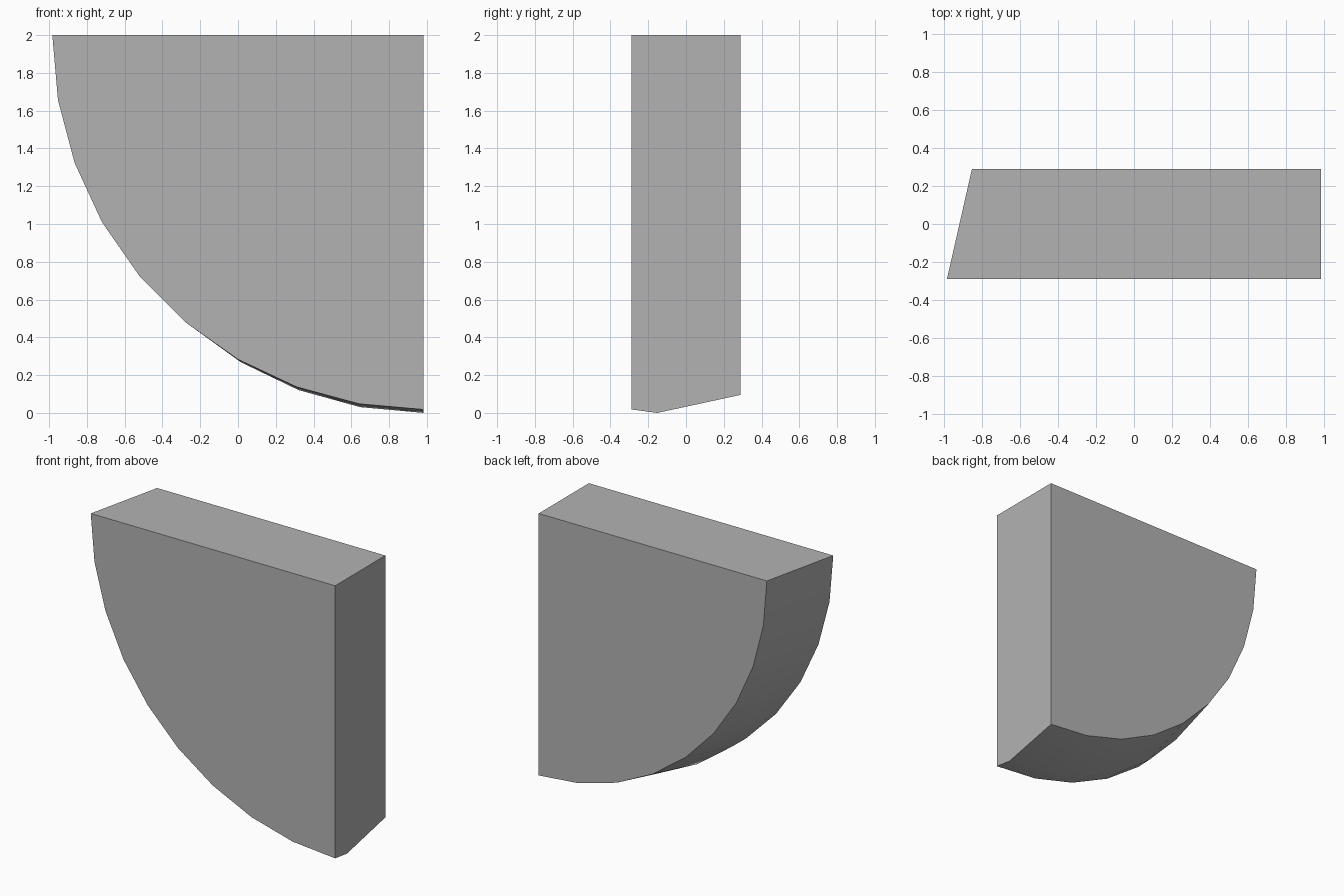
import bpy, bmesh
from math import cos, sin, radians

cube = bpy.data.objects.get("Cube")
if cube:
    bpy.data.objects.remove(cube, do_unlink=True)

# Single grey colour
grey = bpy.data.materials.new("plain grey")
grey.use_nodes = True
colour = (0.45, 0.45, 0.45, 1)
grey.diffuse_color = colour
grey.node_tree.nodes["Principled BSDF"].inputs["Base Color"].default_value = colour

CORNER_X, TOP_Z, STEPS = 0.983, 2.0, 9


def quarter_section(bm, y, rx, rz):
    """Corner vertex followed by a quarter ellipse hanging below it."""
    points = [(CORNER_X, y, TOP_Z)]
    for i in range(STEPS + 1):
        a = radians(90 * i / STEPS)
        points.append((CORNER_X - rx * cos(a), y, TOP_Z - rz * sin(a)))
    return [bm.verts.new(p) for p in points]


# Quarter disc: front, slightly bulging middle and tapered back sections
bm = bmesh.new()
sections = [quarter_section(bm, *s) for s in (
    (-0.288, 1.966, 1.982),
    (-0.152, 1.935, 2.0),
    (0.288, 1.835, 1.905))]
bm.faces.new(sections[0])
bm.faces.new(sections[-1][::-1])

# Curved rim
for a, b in zip(sections, sections[1:]):
    for i in range(1, STEPS + 1):
        bm.faces.new((a[i], b[i], b[i + 1], a[i + 1]))

# Flat top and straight side, then drop the unused middle corner
front, middle, back = sections
bm.faces.new((front[0], back[0], back[1], middle[1], front[1]))
bm.faces.new((front[0], front[-1], middle[-1], back[-1], back[0]))
bm.verts.remove(middle[0])
bmesh.ops.recalc_face_normals(bm, faces=bm.faces[:])

mesh = bpy.data.meshes.new("quarter_disc")
bm.to_mesh(mesh)
bm.free()
mesh.materials.append(grey)
disc = bpy.data.objects.new("quarter_disc", mesh)
bpy.context.collection.objects.link(disc)

# Smooth rim with sharp borders
bpy.ops.object.select_all(action='DESELECT')
disc.select_set(True)
bpy.context.view_layer.objects.active = disc
bpy.ops.object.shade_smooth_by_angle(angle=radians(30))
